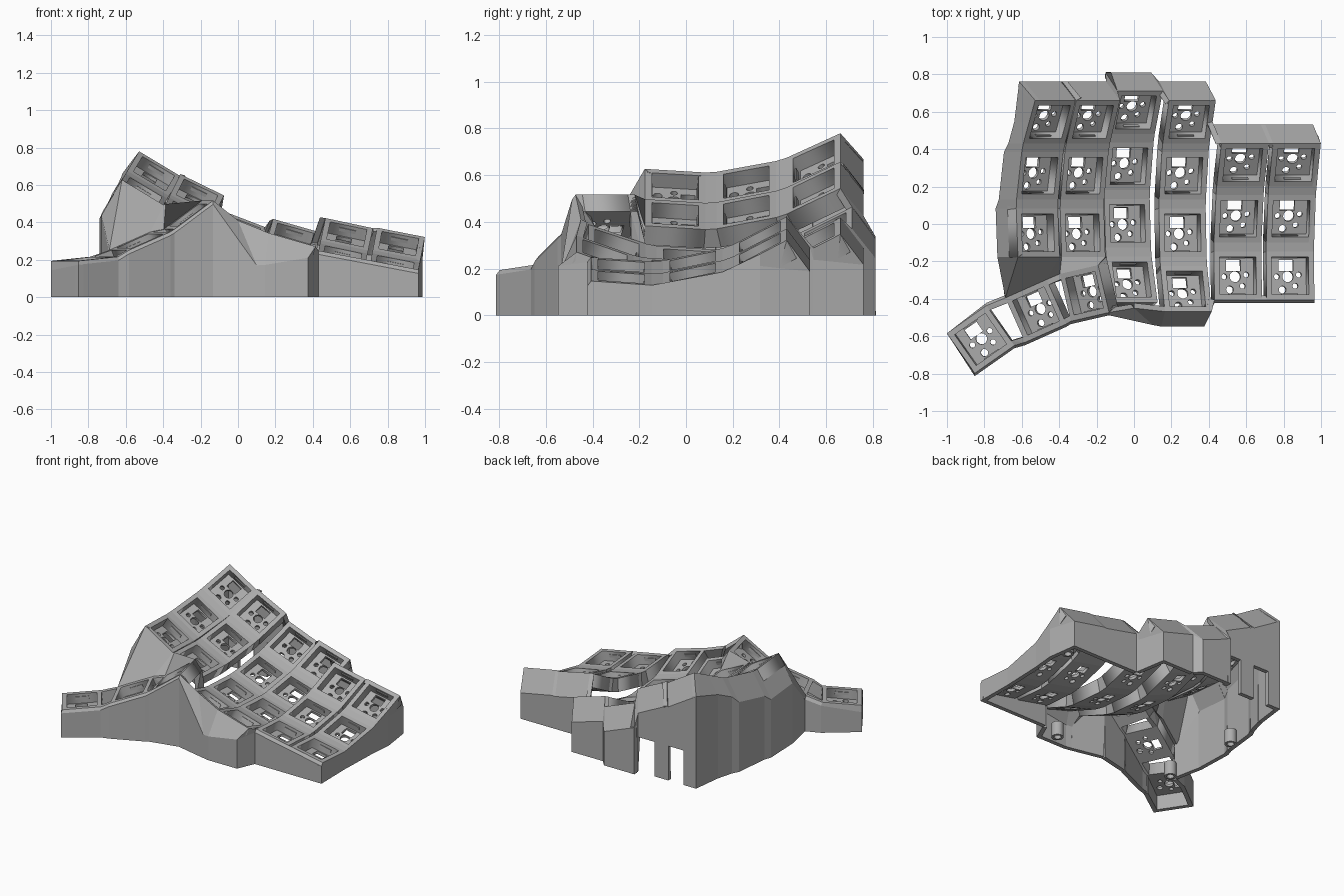
import bpy, bmesh, math
from mathutils import Matrix, Vector

cube = bpy.data.objects.get("Cube")
if cube:
    bpy.data.objects.remove(cube, do_unlink=True)

grey = bpy.data.materials.new("matt grey")
grey.use_nodes = True
shade = [0.42] * 3 + [1]
grey.diffuse_color = shade
grey.node_tree.nodes["Principled BSDF"].inputs["Base Color"].default_value = shade

HALF, HOLE, THICK = 0.13, 0.1, 0.09     # socket half size, half opening, depth
WEST = SOUTH = -1
EAST = NORTH = 1
MIDDLE = 0


def add_object(name, mesh):
    obj = bpy.data.objects.new(name, mesh)
    bpy.context.scene.collection.objects.link(obj)
    if not mesh.materials:
        mesh.materials.append(grey)
    return obj


def shift(x, y, z):
    return Matrix.Translation((x, y, z))


def turn(degrees, axis):
    return Matrix.Rotation(math.radians(degrees), 4, axis)


def rect(x, y, half_w, half_l):
    return [(x - half_w, y - half_l), (x + half_w, y - half_l), (x + half_w, y + half_l), (x - half_w, y + half_l)]


def disc(x, y, radius, sides=14):
    angles = [i * math.tau / sides for i in range(sides)]
    return [(x + radius * math.cos(a), y + radius * math.sin(a)) for a in angles]


def cut_plate(outlines, top, bottom):
    """Flat plate: the first outline is the rim, the others are holes."""
    curve = bpy.data.curves.new("plate", "CURVE")
    curve.dimensions, curve.fill_mode = "2D", "BOTH"
    curve.extrude = (top - bottom) / 2
    for outline in outlines:
        spline = curve.splines.new("POLY")
        spline.points.add(len(outline) - 1)
        for point, (x, y) in zip(spline.points, outline):
            point.co = (x, y, 0, 1)
        spline.use_cyclic_u = True
    temp = bpy.data.objects.new("plate", curve)
    bpy.context.scene.collection.objects.link(temp)
    bpy.context.view_layer.update()
    mesh = bpy.data.meshes.new_from_object(temp.evaluated_get(bpy.context.evaluated_depsgraph_get()))
    bpy.data.objects.remove(temp)
    mesh.transform(shift(0, 0, (top + bottom) / 2))
    return mesh


def finish(name, bm):
    mesh = bpy.data.meshes.new(name)
    bm.to_mesh(mesh)
    bm.free()
    return add_object(name, mesh)


def bridge(name, *ends):
    """Solid bar joining two four-sided ends."""
    bm = bmesh.new()
    for end in ends:
        for point in end:
            bm.verts.new(point)
    bmesh.ops.convex_hull(bm, input=bm.verts)
    bmesh.ops.dissolve_limit(bm, angle_limit=0.01, verts=bm.verts, edges=bm.edges)
    finish(name, bm)


def panel(name, rows):
    """Thin sheet through rows of points, each row listed from the top down."""
    bm = bmesh.new()
    for (a, b) in zip(rows, rows[1:]):
        for top_a, low_a, top_b, low_b in zip(a, a[1:], b, b[1:]):
            bm.faces.new([bm.verts.new(p) for p in (low_a, low_b, top_b, top_a)])
    bmesh.ops.remove_doubles(bm, verts=bm.verts, dist=0.001)
    solid = finish(name, bm).modifiers.new("thickness", "SOLIDIFY")
    solid.thickness, solid.offset = 0.03, -1


def corner(m, sx, sy, z=0):
    return m @ Vector((sx * HALF, sy * HALF, z))


# One key socket: deep rim, perforated floor, clip bars
rim = cut_plate([rect(0, 0, HALF, HALF), rect(0, 0, HOLE, HOLE)], 0, -THICK)
pins = [disc(0, 0, 0.03), disc(0.06, 0.01, 0.015), disc(-0.06, 0, 0.015),
        disc(-0.03, -0.07, 0.02), disc(0.04, -0.05, 0.015)]
floor = cut_plate([rect(0, 0, HOLE, HOLE), rect(-0.01, 0.06, 0.04, 0.03)] + pins, -0.07, -THICK)
bm = bmesh.new()
bm.from_mesh(rim)
bm.from_mesh(floor)
for side in (SOUTH, NORTH):
    bar = Matrix.Diagonal((0.09, 0.01, 0.02, 1))
    bmesh.ops.create_cube(bm, size=1, matrix=shift(0, side * HOLE, -0.03) @ bar)
socket = bpy.data.meshes.new("key_socket")
bm.to_mesh(socket)
bm.free()

# Finger columns: x, y, z of the lowest point, sideways tilt, row count
columns = [(-0.515, 0.03, 0.55, 31, 3), (-0.275, 0.03, 0.43, 26, 3), (-0.035, 0.08, 0.24, 21, 4),
           (0.26, 0.03, 0.2, 16, 4), (0.555, -0.2, 0.21, 12, 3), (0.835, -0.2, 0.16, 11, 3)]
BEND = 1.1
keys = []
for c, (x, y, z, tilt, rows) in enumerate(columns):
    pivot = shift(x, y, z) @ turn(tilt, "Y") @ shift(0, 0, BEND)
    column = [pivot @ turn(28 - 16 * r, "X") @ shift(0, 0, -BEND) for r in range(rows)]
    keys.append(column)
    for r, m in enumerate(column):
        add_object(f"key_socket_{c}_{r}", socket).matrix_world = m
    for r, (back, front) in enumerate(zip(column, column[1:])):
        bridge(f"row_bridge_{c}_{r}", *[[corner(m, sx, sy, z) for sx in (WEST, EAST) for z in (0, -THICK)]
                                        for m, sy in ((back, SOUTH), (front, NORTH))])

# Thumb cluster, outer to inner: position, heading, sideways rise
thumbs = [((-0.82, -0.617, 0.205), 35, 5), ((-0.525, -0.465, 0.3), 24, 22), ((-0.265, -0.37, 0.44), 13, 36)]
thumb_keys = [shift(*place) @ turn(heading, "Z") @ turn(-rise, "Y") for place, heading, rise in thumbs]
outer, mid, inner = thumb_keys
for i, m in enumerate(thumb_keys):
    add_object(f"thumb_socket_{i}", socket).matrix_world = m
for i, (a, b) in enumerate([(outer, mid), (mid, inner), (inner, keys[2][-1])]):
    for name, edge in (("front", SOUTH), ("back", NORTH)):
        bridge(f"thumb_bridge_{name}_{i}", *[[corner(m, sx, edge * t, z) for t in (0.77, 1) for z in (0, -THICK)]
                                             for m, sx in ((a, EAST), (b, WEST))])

# Case wall, counter-clockwise; each post runs plate edge, ledge, ground
posts = []


def post(edge, out=(0, 0, -0.05), low=0):
    ledge = edge + Vector(out)
    posts.append((edge, ledge, Vector((ledge.x, ledge.y, low))))


# Upright thumb wall, just clear of the sockets
front_out, back_out = (0, -0.015, -0.02), (0, 0.015, -0.02)
post(corner(outer, WEST, NORTH))
for m in thumb_keys:
    for side in (WEST, EAST):
        post(corner(m, side, SOUTH), front_out)
# Front slope and right side
post(Vector((0, -0.45, 0.41)), (0.1, -0.09, -0.24))
post(corner(keys[3][-1], WEST, SOUTH), (-0.02, -0.08, -0.17))
post(corner(keys[3][-1], EAST, SOUTH), (-0.04, -0.08, -0.06))
post(corner(keys[4][-1], WEST, SOUTH), front_out)
post(corner(keys[5][-1], EAST, SOUTH), front_out)
for m, end in zip(reversed(keys[5]), (NORTH, NORTH, MIDDLE)):
    post(corner(m, EAST, end))
# Rear ledges, with two connector slots open to the ground
for c in reversed(range(len(columns))):
    slotted = c < 2
    slope = turn(columns[c][3], "Y") @ Vector((-0.015, 0.1, -0.14))
    for side in (EAST, -0.1, WEST) if slotted else (EAST, WEST):
        post(corner(keys[c][0], side, NORTH), slope, 0.25 if slotted and side == EAST else 0)
    if c == 4:
        post(corner(keys[3][0], EAST, MIDDLE))
# Flared left side, then back to the thumb
for r, m in enumerate(keys[0]):
    for end in (NORTH, SOUTH) if r else (MIDDLE, SOUTH):
        post(corner(m, WEST, end), (-0.08 - 0.015 * r, 0, -0.12 - 0.035 * r))
post(corner(mid, WEST, NORTH), back_out)
post(corner(outer, EAST, NORTH), back_out)

# A post's ground height holds for the whole bay that follows it
for i, (start, end) in enumerate(zip(posts, posts[1:] + posts[:1])):
    foot = end[2].copy()
    foot.z = start[2].z
    panel(f"case_wall_{i}", [start, (end[0], end[1], foot)])

# Sloped cap between the finger columns and the thumb cluster
upper = [corner(column[2], side, SOUTH) for column in keys[:2] for side in (WEST, EAST)]
lower = [corner(m, side, NORTH) for m in (mid, inner) for side in (WEST, EAST)]
panel("thumb_slope", list(zip(upper, lower)))

# Screw posts: short tubes just inside the wall
tube = cut_plate([disc(0, 0, 0.04, 20), disc(0, 0, 0.024, 20)], 0.1, 0)
for i, (x, y) in enumerate([(0.92, 0.42), (0.27, -0.46), (-0.66, 0.2), (-0.63, -0.38)]):
    add_object(f"screw_post_{i}", tube).location = (x, y, 0)
